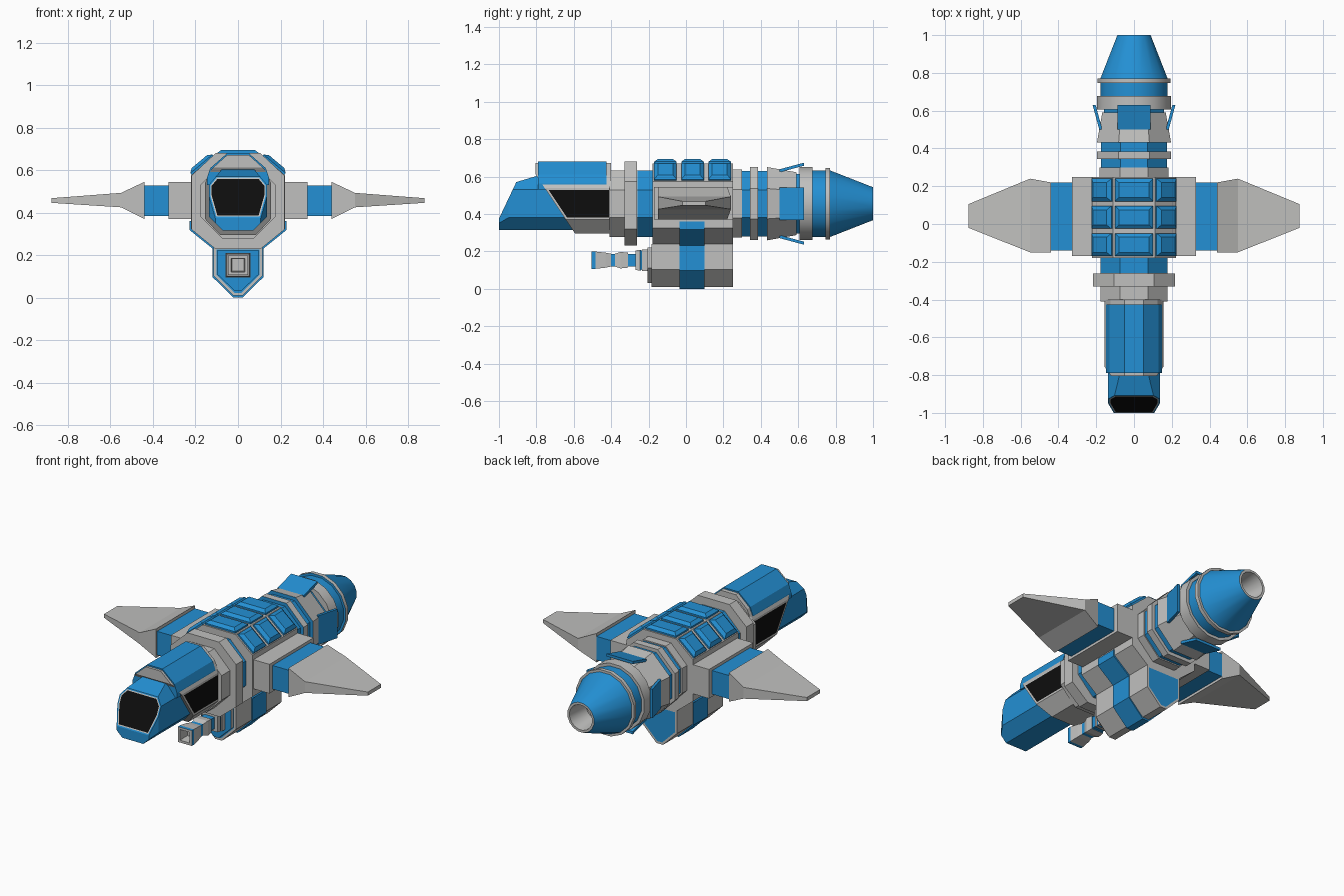
import bpy, bmesh, math
from mathutils import Matrix, Vector

if "Cube" in bpy.data.objects:
    bpy.data.objects.remove(bpy.data.objects["Cube"])

BLUE, GREY, BLACK = 0, 1, 2
MATS = []
for label, col in (("hull blue", (0.017, 0.28, 0.66)), ("panel grey", (0.53, 0.53, 0.52)), ("glass black", (0.004, 0.004, 0.004))):
    m = bpy.data.materials.new(label)
    m.diffuse_color = (*col, 1)
    m.use_nodes = True
    m.node_tree.nodes["Principled BSDF"].inputs["Base Color"].default_value = m.diffuse_color
    MATS.append(m)
CZ = 0.455  # height of the fuselage axis


def finish(name, bm, smooth=False):
    bmesh.ops.recalc_face_normals(bm, faces=bm.faces[:])
    me = bpy.data.meshes.new(name)
    bm.to_mesh(me)
    bm.free()
    for m in MATS:
        me.materials.append(m)
    ob = bpy.data.objects.new(name, me)
    bpy.context.collection.objects.link(ob)
    if smooth:
        bpy.context.view_layer.objects.active = ob
        ob.select_set(True)
        bpy.ops.object.shade_smooth_by_angle(angle=math.radians(28))
        ob.select_set(False)
    return ob


def loft(rings, mats, caps=None):
    """Skin a list of point rings; one colour per segment."""
    bm = bmesh.new()
    vs = [[bm.verts.new(p) for p in r] for r in rings]
    n = len(rings[0])
    for i in range(len(vs) - 1):
        for j in range(n):
            f = bm.faces.new((vs[i][j], vs[i][(j + 1) % n], vs[i + 1][(j + 1) % n], vs[i + 1][j]))
            f.material_index = mats[i % len(mats)]
    for ring, c in ((vs[0], 0), (vs[-1], 1)):
        bm.faces.new(ring).material_index = (caps or (mats[0], mats[-1]))[c]
    bmesh.ops.recalc_face_normals(bm, faces=bm.faces[:])
    return bm


def prism(half, y0, y1, mat):
    """Extrude a half profile (x, z), mirrored in x, along y."""
    pts = half + [(-x, z) for x, z in reversed(half)]
    return loft([[(x, y, z) for x, z in pts] for y in (y0, y1)], [mat])


def tube(name, n, cz, steps, caps=None, smooth=False):
    """n-sided stepped tube along y from (y, apothem, colour of next segment)."""
    k = 1 / math.cos(math.pi / n)
    ang = [(i + 0.5) * 2 * math.pi / n for i in range(n)]
    rings = [[(r * k * math.sin(a), y, cz + r * k * math.cos(a)) for a in ang] for y, r, _ in steps]
    return finish(name, loft(rings, [s[2] for s in steps], caps), smooth)


def bands(parts):
    return [s for y0, y1, r, m in parts for s in ((y0, r, m), (y1, r, m))]


def cut(bm, point, normal, mat):
    res = bmesh.ops.bisect_plane(bm, geom=bm.verts[:] + bm.edges[:] + bm.faces[:], plane_co=point,
                                 plane_no=normal, clear_outer=True)
    edges = [e for e in res["geom_cut"] if isinstance(e, bmesh.types.BMEdge)]
    face = bmesh.ops.edgeloop_fill(bm, edges=edges)["faces"][0]
    face.material_index = mat
    bm.normal_update()


def inset(bm, face, width, rim, inner, depth=0.0):
    res = bmesh.ops.inset_region(bm, faces=[face], thickness=width, depth=depth, use_even_offset=True)
    for f in res["faces"]:
        f.material_index = rim
    face.material_index = inner


def facing(bm, d):
    d = Vector(d).normalized()
    bm.normal_update()
    return max((f for f in bm.faces if f.normal.dot(d) > 0.97), key=lambda f: f.calc_area())


# Nose with sloping windscreen
bm = prism([(0.07, 0.315), (0.137, 0.38), (0.137, 0.53), (0.075, 0.605)], -1.0, -0.45, BLUE)
bmesh.ops.recalc_face_normals(bm, faces=bm.faces[:])
cut(bm, (0, -0.91, 0.57), (0, -0.03, 0.1), BLUE)
for s in (-1, 1):
    cut(bm, (s * 0.137, -0.95, 0), (s * 0.05, -0.03, 0), BLUE)
cut(bm, (0, -1.0, 0.375), (0, -0.19, 0.09), BLUE)
bmesh.ops.recalc_face_normals(bm, faces=bm.faces[:])
screen = facing(bm, (0, -0.19, 0.09))
inset(bm, screen, 0.007, BLUE, GREY)
inset(bm, screen, 0.006, GREY, BLACK)
finish("nose", bm)

# Cockpit shell: slanted grey frame, side windows
bm = prism([(0.085, 0.295), (0.155, 0.37), (0.155, 0.54), (0.125, 0.605), (0.05, 0.672)], -0.95, -0.40, GREY)
cut(bm, (0, -0.75, 0.53), (0, -0.15, -0.10), GREY)
cut(bm, (0, -0.805, 0.6), (0, -1, 0), GREY)
bmesh.ops.recalc_face_normals(bm, faces=bm.faces[:])
for s in (-1, 1):
    inset(bm, facing(bm, (s, 0, 0)), 0.012, GREY, BLACK)
finish("cockpit_shell", bm)

# Blue canopy roof
bm = prism([(0.147, 0.53), (0.147, 0.562), (0.130, 0.61), (0.05, 0.68)], -0.79, -0.425, BLUE)
finish("canopy_roof", bm)

# Fuselage collars
tube("front_collar", 8, CZ, bands([(-0.41, -0.26, 0.178, GREY), (-0.26, -0.17, 0.178, BLUE)]))
BODY = [(0.11, 0.235), (0.222, 0.325), (0.222, 0.575), (0.11, 0.67)]
finish("front_ring", prism([(0.11, 0.232), (0.218, 0.32), (0.218, 0.575), (0.105, 0.68)], -0.33, -0.262, GREY))
finish("main_body", prism(BODY, -0.18, 0.25, GREY))

# Roof tiles, three rows across the top and both shoulders
def tile(name, mat, a, b, h):
    rings = [[(x * p, y * q, z) for x, y in ((-1, -1), (1, -1), (1, 1), (-1, 1))]
             for p, q, z in ((a, b, -0.03), (a, b, h * 0.4), (a - 0.02, b - 0.02, h))]
    bm = loft(rings, [BLUE])
    bm.transform(mat)
    finish(name, bm)


for i, y in enumerate((-0.11, 0.035, 0.18)):
    tile(f"roof_tile_{i}", Matrix.Translation((0, y, 0.67)), 0.1, 0.06, 0.024)
    for s in (-1, 1):
        m = Matrix.Translation((s * 0.166, y, 0.622)) @ Matrix.Rotation(s * math.radians(40), 4, 'Y')
        tile(f"shoulder_tile_{i}", m, 0.068, 0.06, 0.024)

# Wings: grey root, blue joint, tapered blade
def span(name, s, rows, mat):
    rings = [[(s * x, y0, z0), (s * x, y1, z0), (s * x, y1, z1), (s * x, y0, z1)] for x, y0, y1, z0, z1 in rows]
    finish(name, loft(rings, [mat]))


for s, side in ((-1, "left"), (1, "right")):
    span(side + "_wing_root", s, [(0.2, -0.17, 0.25, 0.37, 0.545), (0.328, -0.17, 0.25, 0.37, 0.545)], GREY)
    span(side + "_wing_joint", s, [(0.3, -0.14, 0.22, 0.385, 0.527), (0.45, -0.14, 0.22, 0.385, 0.527)], BLUE)
    span(side + "_wing_blade", s, [(0.44, -0.15, 0.22, 0.37, 0.545), (0.55, -0.15, 0.24, 0.425, 0.493),
                                   (0.877, -0.02, 0.105, 0.446, 0.468)], GREY)

# Ribbed rear fuselage
tube("rear_ribs", 8, CZ, bands([(0.24, 0.30, 0.182, GREY), (0.30, 0.343, 0.175, BLUE), (0.343, 0.385, 0.195, GREY),
                                (0.385, 0.432, 0.175, BLUE)])
     + [(0.432, 0.196, GREY), (0.59, 0.168, GREY)] + bands([(0.59, 0.62, 0.16, BLUE)]))

# Four air brakes around the tail
for k in range(4):
    rings = [[(-0.087, y, r), (0.087, y, r), (0.087, y, r + 0.016), (-0.087, y, r + 0.016)]
             for y, r in ((0.50, 0.168), (0.63, 0.203))]
    bm = loft(rings, [BLUE])
    bm.transform(Matrix.Translation((0, 0, CZ)) @ Matrix.Rotation(k * math.pi / 2, 4, 'Y'))
    finish(f"air_brake_{k}", bm)

# Engine and hollow nozzle
tube("engine", 16, CZ, bands([(0.607, 0.677, 0.195, GREY), (0.677, 0.747, 0.178, BLUE), (0.747, 0.77, 0.192, GREY)])
     + [(0.77, 0.178, BLUE), (1.0, 0.088, GREY), (1.0, 0.074, GREY), (0.86, 0.06, GREY)], smooth=True)

# Belly pod with blue end panels and wrap-around strap
bm = prism([(0.022, 0.01), (0.115, 0.102), (0.115, 0.24)], -0.185, 0.25, GREY)
for d in (-1, 1):
    inset(bm, facing(bm, (0, d, 0)), 0.013, GREY, BLUE)
finish("belly_pod", bm)
bm = prism([(0.015, 0.032), (0.098, 0.11), (0.098, 0.222)], -0.205, -0.18, GREY)
facing(bm, (0, -1, 0)).material_index = BLUE
finish("pod_front_plate", bm)
finish("pod_strap", prism([(0.022, 0.0), (0.121, 0.098), (0.121, 0.232), (0.228, 0.318), (0.228, 0.36)],
                          -0.035, 0.10, BLUE))

# Square-section gun with hollow muzzle
tube("gun", 4, 0.153, [(-0.44, 0.028, GREY), (-0.505, 0.032, GREY), (-0.505, 0.046, BLUE), (-0.485, 0.046, GREY),
                       (-0.43, 0.04, GREY), (-0.40, 0.034, BLUE), (-0.38, 0.034, GREY), (-0.35, 0.044, GREY),
                       (-0.31, 0.04, BLUE), (-0.31, 0.034, BLUE), (-0.27, 0.034, GREY), (-0.27, 0.052, GREY),
                       (-0.245, 0.056, BLUE), (-0.235, 0.05, GREY), (-0.235, 0.058, GREY), (-0.195, 0.058, GREY)])
